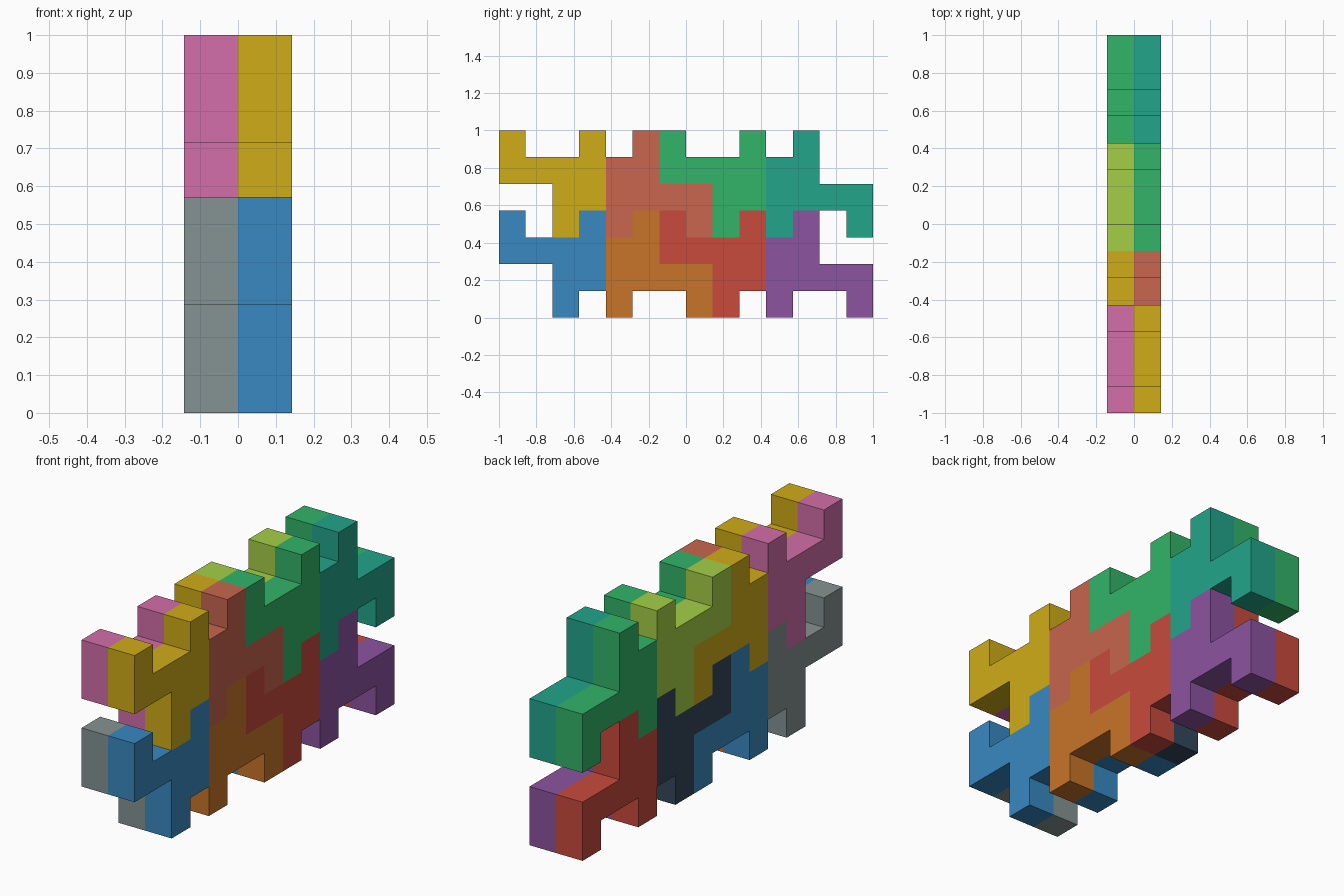
import bpy, bmesh
from mathutils import Color

if "Cube" in bpy.data.objects:
    bpy.data.objects.remove(bpy.data.objects["Cube"])

U = 1 / 7  # one puzzle cell

# Outline of the puzzle tile in cells (y, z); the turned tile is the same, rotated 180 degrees
TILE = [(2, 0), (3, 0), (3, 1), (4, 1), (4, 4), (3, 4),
        (3, 3), (1, 3), (1, 4), (0, 4), (0, 2), (2, 2)]
TURNED = [(4 - y, 4 - z) for y, z in TILE]

PALETTE = {
    "gold": "d0ac18", "salmon": "c8664e", "green": "32b468", "teal": "22a58a",
    "blue": "3889c1", "orange": "c87428", "red": "c84a3c", "purple": "8c54a0",
    "pink": "d36ea8", "lime": "a5cf46", "grey": "859392", "navy": "34465a",
}


def material(name):
    if name in bpy.data.materials:
        return bpy.data.materials[name]
    h = PALETTE[name]
    rgb = Color([int(h[i:i + 2], 16) / 255 for i in (0, 2, 4)])
    mat = bpy.data.materials.new(name)
    mat.diffuse_color = (*rgb.from_srgb_to_scene_linear(), 1)
    mat.use_nodes = True
    mat.node_tree.nodes["Principled BSDF"].inputs["Base Color"].default_value = mat.diffuse_color
    return mat


def tile(name, outline, x0, y_cell, z_cell, colour):
    """Extrude a tile outline one cell thick along x."""
    bm = bmesh.new()
    verts = [bm.verts.new((x0, -1 + (y + y_cell) * U, (z + z_cell) * U))
             for y, z in outline]
    face = bm.faces.new(verts)
    ext = bmesh.ops.extrude_face_region(bm, geom=[face])
    moved = [v for v in ext["geom"] if isinstance(v, bmesh.types.BMVert)]
    bmesh.ops.translate(bm, vec=(U, 0, 0), verts=moved)
    bmesh.ops.recalc_face_normals(bm, faces=bm.faces)
    mesh = bpy.data.meshes.new(name)
    bm.to_mesh(mesh)
    bm.free()
    mesh.materials.append(material(colour))
    bpy.context.collection.objects.link(bpy.data.objects.new(name, mesh))


# Colours from front to back for each layer (right / left) and row (upper / lower)
ROWS = [
    ("right_upper", 0, 3, ["gold", "salmon", "green", "teal"]),
    ("right_lower", 0, 0, ["blue", "orange", "red", "purple"]),
    ("left_upper", -U, 3, ["pink", "gold", "lime", "green"]),
    ("left_lower", -U, 0, ["grey", "blue", "navy", "red"]),
]
COLUMNS = [(0, TILE), (4, TURNED), (6, TILE), (10, TURNED)]

for row, x0, z_cell, colours in ROWS:
    for i, ((y_cell, outline), colour) in enumerate(zip(COLUMNS, colours)):
        tile(f"{row}_tile_{i + 1}", outline, x0, y_cell, z_cell, colour)
